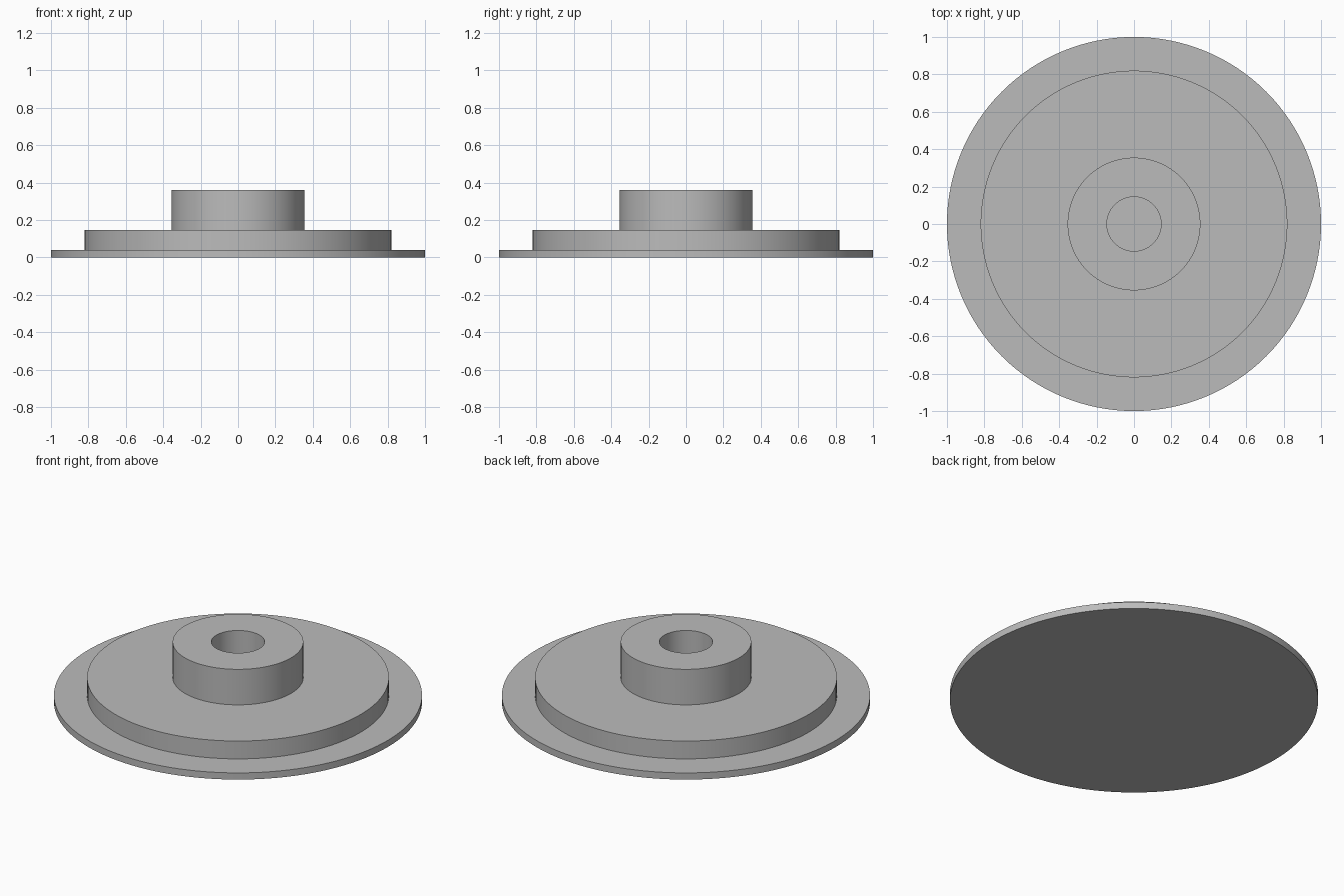
import bpy
import bmesh
import math

cube = bpy.data.objects.get("Cube")
if cube:
    bpy.data.objects.remove(cube, do_unlink=True)

SEGMENTS = 128
FLANGE_R, PLATE_R, HUB_R, BORE_R = 1.0, 0.82, 0.355, 0.145
FLANGE_TOP, PLATE_TOP, HUB_TOP = 0.04, 0.147, 0.36

# Plain grey finish
grey = bpy.data.materials.new("plain grey")
grey.use_nodes = True
colour = (0.5, 0.5, 0.5, 1.0)
grey.diffuse_color = colour
grey.node_tree.nodes["Principled BSDF"].inputs["Base Color"].default_value = colour


def turned_part(name, profile):
    """Spin an (r, z) profile, running from axis to axis, into a closed solid."""
    bm = bmesh.new()
    verts = [bm.verts.new((r, 0, z)) for r, z in profile]
    edges = [bm.edges.new(pair) for pair in zip(verts, verts[1:])]
    bmesh.ops.spin(bm, geom=verts + edges, cent=(0, 0, 0), axis=(0, 0, 1),
                   angle=math.tau, steps=SEGMENTS)
    bmesh.ops.remove_doubles(bm, verts=bm.verts, dist=0.0001)
    bmesh.ops.recalc_face_normals(bm, faces=bm.faces)
    mesh = bpy.data.meshes.new(name)
    bm.to_mesh(mesh)
    bm.free()
    mesh.materials.append(grey)
    obj = bpy.data.objects.new(name, mesh)
    bpy.context.collection.objects.link(obj)
    bpy.ops.object.select_all(action="DESELECT")
    obj.select_set(True)
    bpy.context.view_layer.objects.active = obj
    bpy.ops.object.shade_smooth_by_angle(angle=math.radians(30))
    return obj


# One turned body: closed base, thin flange, raised plate, hub and blind bore
turned_part("flanged_hub", [
    (0, 0), (FLANGE_R, 0), (FLANGE_R, FLANGE_TOP),
    (PLATE_R, FLANGE_TOP), (PLATE_R, PLATE_TOP),
    (HUB_R, PLATE_TOP), (HUB_R, HUB_TOP),
    (BORE_R, HUB_TOP), (BORE_R, PLATE_TOP), (0, PLATE_TOP),
])
